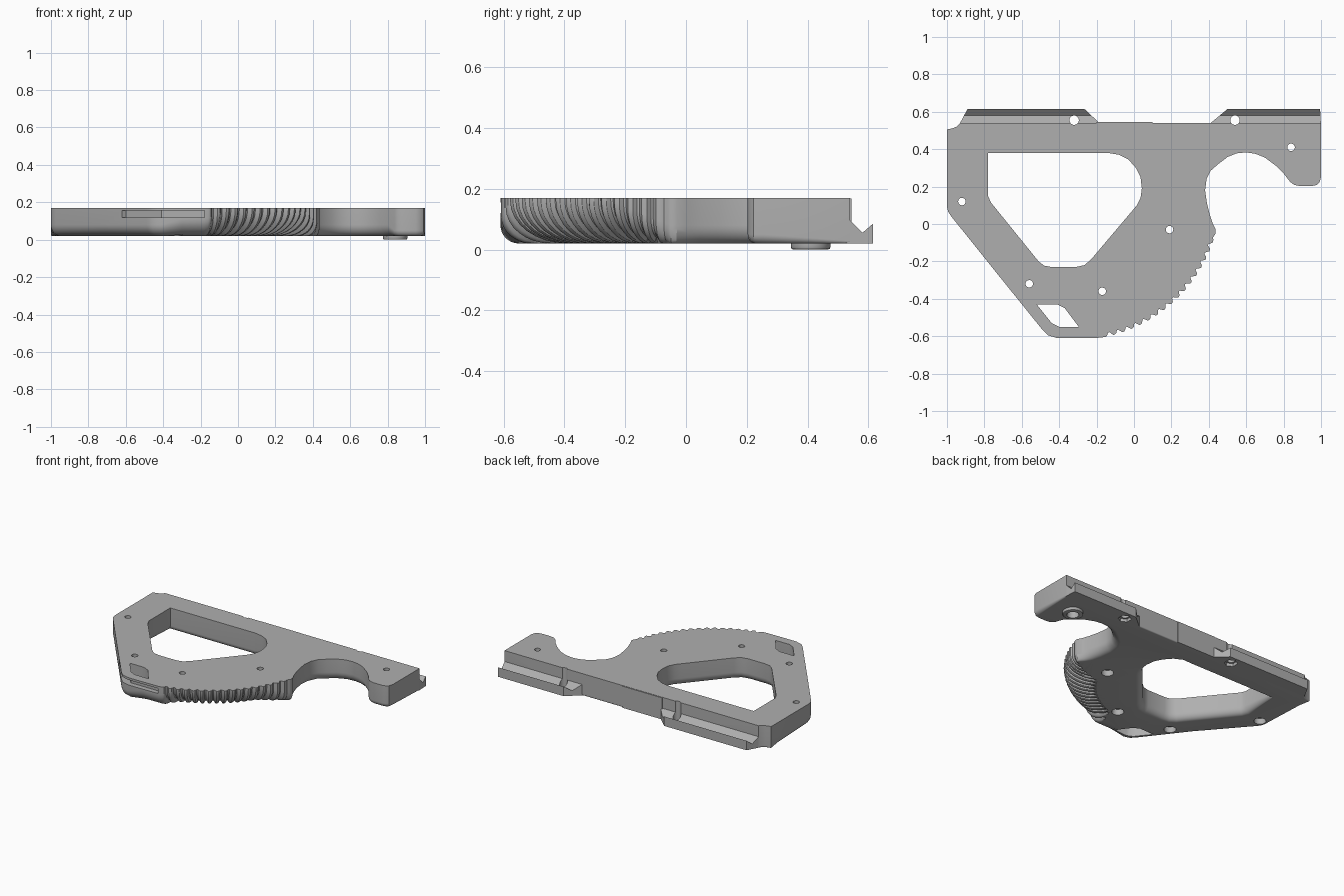
import bpy, bmesh, math
from mathutils import Vector, Matrix

cube = bpy.data.objects.get("Cube")
if cube:
    bpy.data.objects.remove(cube)

TOP, BASE = 0.17, 0.02
LAYERS = 8

grey = bpy.data.materials.new("grey_plastic")
grey.use_nodes = True
colour = (0.43, 0.43, 0.43, 1)
grey.diffuse_color = colour
grey.node_tree.nodes["Principled BSDF"].inputs["Base Color"].default_value = colour


def make_object(name, bm):
    bmesh.ops.recalc_face_normals(bm, faces=bm.faces)
    mesh = bpy.data.meshes.new(name)
    bm.to_mesh(mesh)
    bm.free()
    mesh.materials.append(grey)
    obj = bpy.data.objects.new(name, mesh)
    bpy.context.collection.objects.link(obj)
    return obj


def loft(bm, rings):
    """Join consecutive closed rings of points with quads; return the vertex rings."""
    rows = [[bm.verts.new(p) for p in ring] for ring in rings]
    for a, b in zip(rows, rows[1:]):
        for i in range(len(a)):
            j = (i + 1) % len(a)
            bm.faces.new((a[i], a[j], b[j], b[i]))
    return rows


def prism(name, bottom, top):
    bm = bmesh.new()
    rows = loft(bm, [bottom, top])
    for row in rows:
        bm.faces.new(row)
    return make_object(name, bm)


def flat_prism(name, outline, z0, z1):
    return prism(name, [(x, y, z0) for x, y in outline], [(x, y, z1) for x, y in outline])


def cylinders(name, items):
    """Each item is x, y, radius, z0, z1, sides."""
    bm = bmesh.new()
    for x, y, r, z0, z1, sides in items:
        bmesh.ops.create_cone(bm, cap_ends=True, segments=sides, radius1=r, radius2=r,
                              depth=z1 - z0, matrix=Matrix.Translation((x, y, (z0 + z1) / 2)))
    return make_object(name, bm)


def cut(obj, cutter):
    cutter.hide_render = True
    mod = obj.modifiers.new("cut", "BOOLEAN")
    mod.object, mod.operation, mod.solver = cutter, "DIFFERENCE", "EXACT"
    mod.use_self = mod.use_hole_tolerant = True
    bpy.context.view_layer.objects.active = obj
    bpy.ops.object.modifier_apply(modifier=mod.name)


def section(points, width, height):
    """Outline points that share one underside rounding."""
    return [(x, y, width, height, 0) for x, y in points]


def rounded_rings(outline):
    """Rings from the top edge down and inward around the underside rounding."""
    pts = [Vector(p[:2]) for p in outline]
    normals = []
    for i, p in enumerate(pts):
        e0 = (p - pts[i - 1]).normalized()
        e1 = (pts[(i + 1) % len(pts)] - p).normalized()
        n0, n1 = Vector((-e0.y, e0.x)), Vector((-e1.y, e1.x))
        mid = (n0 + n1).normalized()
        normals.append(mid / max(mid.dot(n0), 0.65))

    def ring(a, last=False):
        out = []
        for p, n, (_, _, w, h, g) in zip(pts, normals, outline):
            q = p + n * (w * (1 - math.cos(a)) + g * math.cos(a))
            z = BASE if last else BASE + h * (1 - math.sin(a)) + g * math.sin(a)
            out.append((q.x, q.y, z))
        return out

    rings = [[(x, y, TOP) for x, y, _ in ring(0)]]
    for k in range(LAYERS + 1):
        rings.append(ring(k / LAYERS * math.pi / 2, k == LAYERS))
    return rings


# Ribbed palm arc: repeated teeth on a circular arc
def palm_arc():
    ribs, tooth = 17, (0, 0, 0.004, 0.018, 0.02, 0.01)
    count = ribs * len(tooth)
    a0, a1 = math.radians(-78.6), math.radians(-15.5)
    out = []
    for i in range(count + 1):
        t = i / count
        a = a0 + (a1 - a0) * t
        grow = min(1, 0.45 + t / 0.2, (1 - t) / 0.25)
        depth = tooth[i % len(tooth)] * min(1, grow * 3)
        out.append((-0.313 + 0.777 * math.cos(a), 0.157 + 0.777 * math.sin(a),
                    0.02 + 0.18 * grow, 0.06 + 0.08 * grow, depth))
    return out


# Outer edge, counter-clockwise
outer = section([(1, 0.54), (-0.93, 0.54), (-0.95, 0.52), (-0.97, 0.512), (-1, 0.505)], 0.008, 0.008)
outer += section([(-1, 0.42)], 0.03, 0.03)
outer += section([(-1, 0.09), (-0.993, 0.065), (-0.975, 0.038)], 0.05, 0.06)
outer += section([(-0.72, -0.28)], 0.08, 0.06)
outer += section([(-0.49, -0.565), (-0.46, -0.595), (-0.41, -0.61)], 0.06, 0.06)
outer += section([(-0.3, -0.61), (-0.18, -0.608)], 0.1, 0.09)
outer += palm_arc()
outer += section([(0.437, -0.03)], 0.02, 0.06)
outer += section([(0.42, 0.005)], 0.035, 0.06)
outer += section([(0.405, 0.05), (0.39, 0.11), (0.38, 0.18),
                  (0.388, 0.24), (0.41, 0.285), (0.45, 0.32), (0.5, 0.358), (0.55, 0.378),
                  (0.6, 0.383), (0.65, 0.375), (0.7, 0.355), (0.76, 0.31), (0.8, 0.27)], 0.05, 0.06)
outer += section([(0.835, 0.225), (0.855, 0.21), (0.885, 0.203), (0.95, 0.203), (0.975, 0.208),
                  (0.992, 0.222), (1, 0.25)], 0.025, 0.03)

# Hand opening, clockwise
opening = section([(-0.78, 0.38), (-0.14, 0.38)], 0.02, 0.03)
opening += section([(-0.08, 0.37), (-0.03, 0.345), (0.01, 0.3), (0.035, 0.25), (0.042, 0.19),
                    (0.035, 0.14), (0.015, 0.1), (-0.01, 0.07), (-0.23, -0.19), (-0.265, -0.22),
                    (-0.31, -0.23), (-0.44, -0.23), (-0.48, -0.223), (-0.51, -0.2),
                    (-0.765, 0.115), (-0.78, 0.15)], 0.04, 0.05)

# Grip plate
bm = bmesh.new()
loops = [loft(bm, rounded_rings(o)) for o in (outer, opening)]
for level in (0, -1):
    edges = []
    for rows in loops:
        row = rows[level]
        edges += [bm.edges.get((row[i - 1], row[i])) for i in range(len(row))]
    bmesh.ops.triangle_fill(bm, edges=edges, use_beauty=True, normal=(0, 0, 1))
plate = make_object("grip_plate", bm)


# Grooved rails along the back, with slanted ends
def rail(name, left, right):
    profile = [(0.53, 0.095), (0.54, 0.095), (0.58, 0.055), (0.615, 0.085), (0.615, BASE), (0.53, BASE)]

    def end(span):
        return [(span[0] + (span[1] - span[0]) * (y - 0.54) / 0.075, y, z) for y, z in profile]
    return prism(name, end(left), end(right))


left_rail = rail("long_rail", (-0.93, -0.89), (-0.185, -0.265))
right_rail = rail("short_rail", (0.41, 0.5), (0.999, 0.995))
pad = flat_prism("back_pad", [(-0.2, 0.535), (0.1, 0.535), (0.1, 0.545), (-0.2, 0.545)],
                 BASE, TOP - 0.002)

# Locating boss under the hook
boss = cylinders("hook_boss", [(0.84, 0.41, 0.065, 0, 0.04, 32)])
bevel = boss.modifiers.new("soft_edge", "BEVEL")
bevel.width, bevel.segments = 0.008, 2
bpy.context.view_layer.objects.active = boss
bpy.ops.object.modifier_apply(modifier=bevel.name)

# Screw holes, counterbores and nut pockets
screws = [(-0.92, 0.12), (-0.56, -0.32), (-0.17, -0.36), (0.19, -0.03), (0.84, 0.41)]
rail_pins = [(-0.32, 0.555), (0.54, 0.555)]
holes = cylinders("hole_cutter", [(x, y, 0.02, -0.1, 0.3, 24) for x, y in screws]
                  + [(x, y, 0.025, -0.1, 0.3, 24) for x, y in rail_pins])
pockets = cylinders("pocket_cutter", [(x, y, 0.038, -0.1, 0.06, 24) for x, y in screws]
                    + [(x, y, 0.042, -0.1, 0.04, 6) for x, y in rail_pins])

# Strap slot and its side channel
slot = flat_prism("slot_cutter", [(-0.52, -0.43), (-0.41, -0.43), (-0.37, -0.45), (-0.295, -0.55),
                                  (-0.4, -0.55), (-0.44, -0.53)], -0.1, 0.3)
channel = flat_prism("channel_cutter", [(-0.6, -0.39), (-0.41, -0.575), (-0.18, -0.575),
                                        (-0.18, -0.7), (-0.55, -0.7), (-0.7, -0.45)], 0.12, 0.155)

for part in (plate, left_rail, right_rail, boss):
    cut(part, holes)
    cut(part, pockets)
for cutter in (slot, channel):
    cut(plate, cutter)
for cutter in (holes, pockets, slot, channel):
    bpy.data.objects.remove(cutter)

# Smooth curved walls, crisp edges
for part in (plate, left_rail, right_rail, pad, boss):
    bpy.ops.object.select_all(action="DESELECT")
    part.select_set(True)
    bpy.context.view_layer.objects.active = part
    bpy.ops.object.shade_smooth_by_angle(angle=math.radians(30))
